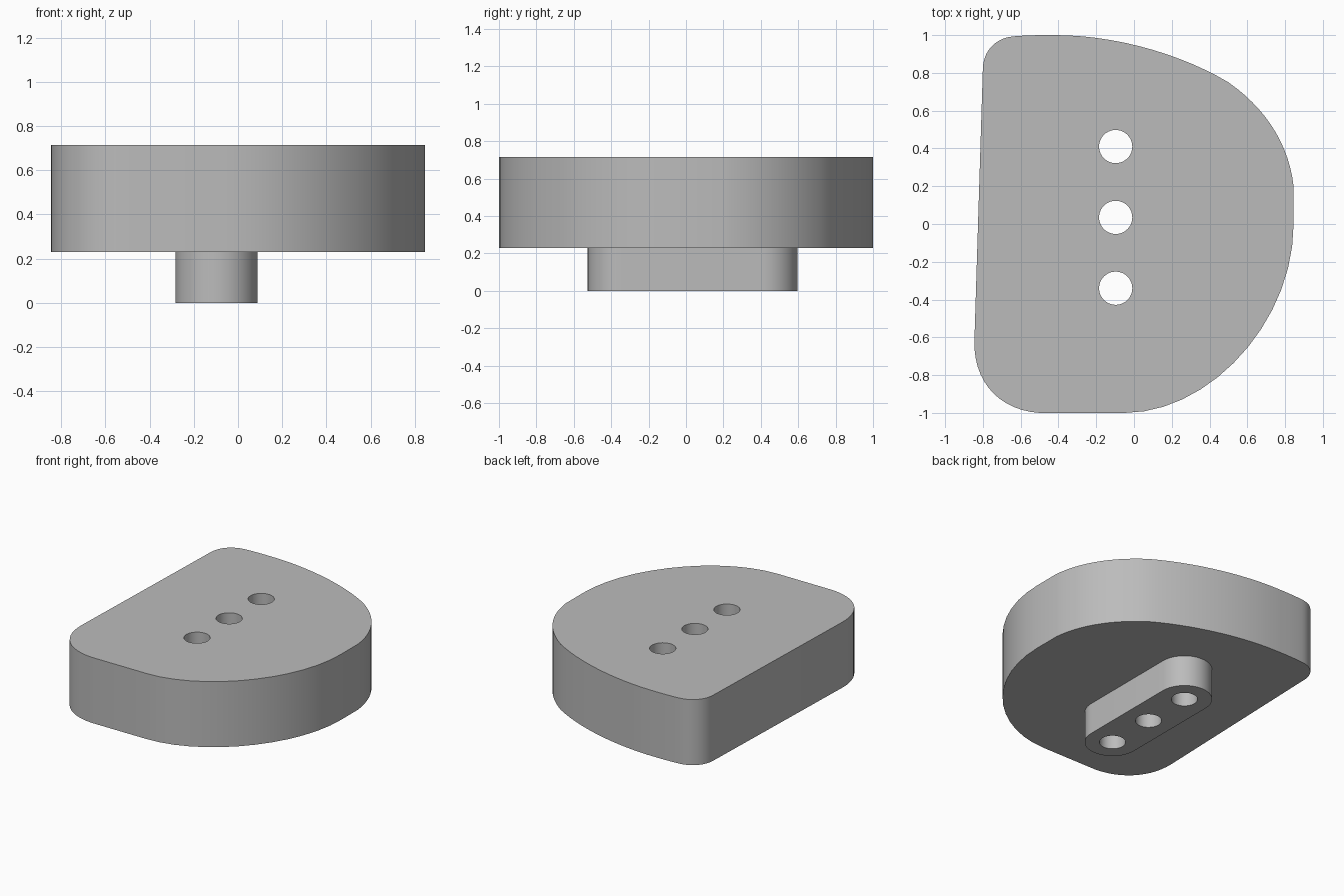
import bpy
import math
from mathutils import Vector
from mathutils.geometry import interpolate_bezier

if "Cube" in bpy.data.objects:
    bpy.data.objects.remove(bpy.data.objects["Cube"], do_unlink=True)

# Single plain material
grey = bpy.data.materials.new("plain_grey")
grey.use_nodes = True
colour = (0.5, 0.5, 0.5, 1)
grey.diffuse_color = colour
grey.node_tree.nodes["Principled BSDF"].inputs["Base Color"].default_value = colour

HOLE_X, HOLE_RADIUS, HOLE_PITCH, MID_Y = -0.097, 0.088, 0.375, 0.035
JOIN_Z, TOP_Z = 0.23, 0.715


def arc(cx, cy, radius, start, sweep, steps):
    """Points along a circular arc, in degrees."""
    angles = [math.radians(start + sweep * i / steps) for i in range(steps + 1)]
    return [(cx + radius * math.cos(a), cy + radius * math.sin(a)) for a in angles]


def bezier_outline(segments, steps=14):
    """Closed outline of bezier segments; gaps between them become straight lines."""
    points = []
    for seg in segments:
        for p in interpolate_bezier(*[Vector(c) for c in seg], steps):
            if not points or (p - points[-1]).length > 1e-4:
                points.append(p)
    return points


def slab(name, outline, bottom, top):
    """Extrude an outline, pierced by the three holes, between two heights."""
    holes = [arc(HOLE_X, MID_Y + k * HOLE_PITCH, HOLE_RADIUS, 0, 360, 40)[:-1]
             for k in (-1, 0, 1)]
    curve = bpy.data.curves.new(name, "CURVE")
    curve.dimensions = "2D"
    curve.fill_mode = "BOTH"
    curve.extrude = (top - bottom) / 2
    for loop in [outline] + holes:
        spline = curve.splines.new("POLY")
        spline.points.add(len(loop) - 1)
        for point, co in zip(spline.points, loop):
            point.co = (co[0], co[1], 0, 1)
        spline.use_cyclic_u = True
    curve.materials.append(grey)
    obj = bpy.data.objects.new(name, curve)
    obj.location.z = (top + bottom) / 2
    bpy.context.collection.objects.link(obj)
    bpy.ops.object.select_all(action="DESELECT")
    obj.select_set(True)
    bpy.context.view_layer.objects.active = obj
    bpy.ops.object.convert(target="MESH")
    # Weld the caps to the walls and face everything outwards
    bpy.ops.object.mode_set(mode="EDIT")
    bpy.ops.mesh.select_all(action="SELECT")
    bpy.ops.mesh.remove_doubles(threshold=0.0001)
    bpy.ops.mesh.normals_make_consistent(inside=False)
    bpy.ops.object.mode_set(mode="OBJECT")
    bpy.ops.object.shade_smooth_by_angle(angle=math.radians(30))


# Main body: rounded D-shaped block
body_outline = bezier_outline([
    [(-0.80, 0.83), (-0.795, 0.92), (-0.73, 0.985), (-0.64, 0.993)],
    [(-0.64, 0.993), (-0.57, 1.0), (-0.49, 1.0), (-0.42, 1.0)],
    [(-0.42, 1.0), (-0.1, 1.0), (0.25, 0.90), (0.50, 0.75)],
    [(0.50, 0.75), (0.70, 0.61), (0.82, 0.42), (0.845, 0.2)],
    [(0.845, 0.0), (0.845, -0.52), (0.40, -1.0), (-0.05, -1.0)],
    [(-0.50, -1.0), (-0.72, -0.985), (-0.85, -0.83), (-0.845, -0.62)],
])
slab("body", body_outline, JOIN_Z, TOP_Z)

# Locating key underneath: round-ended bar
key_radius, key_reach = 0.186, 0.375
key_outline = (arc(HOLE_X, MID_Y + key_reach, key_radius, 0, 180, 24)
               + arc(HOLE_X, MID_Y - key_reach, key_radius, 180, 180, 24))
slab("key", key_outline, 0, JOIN_Z)
